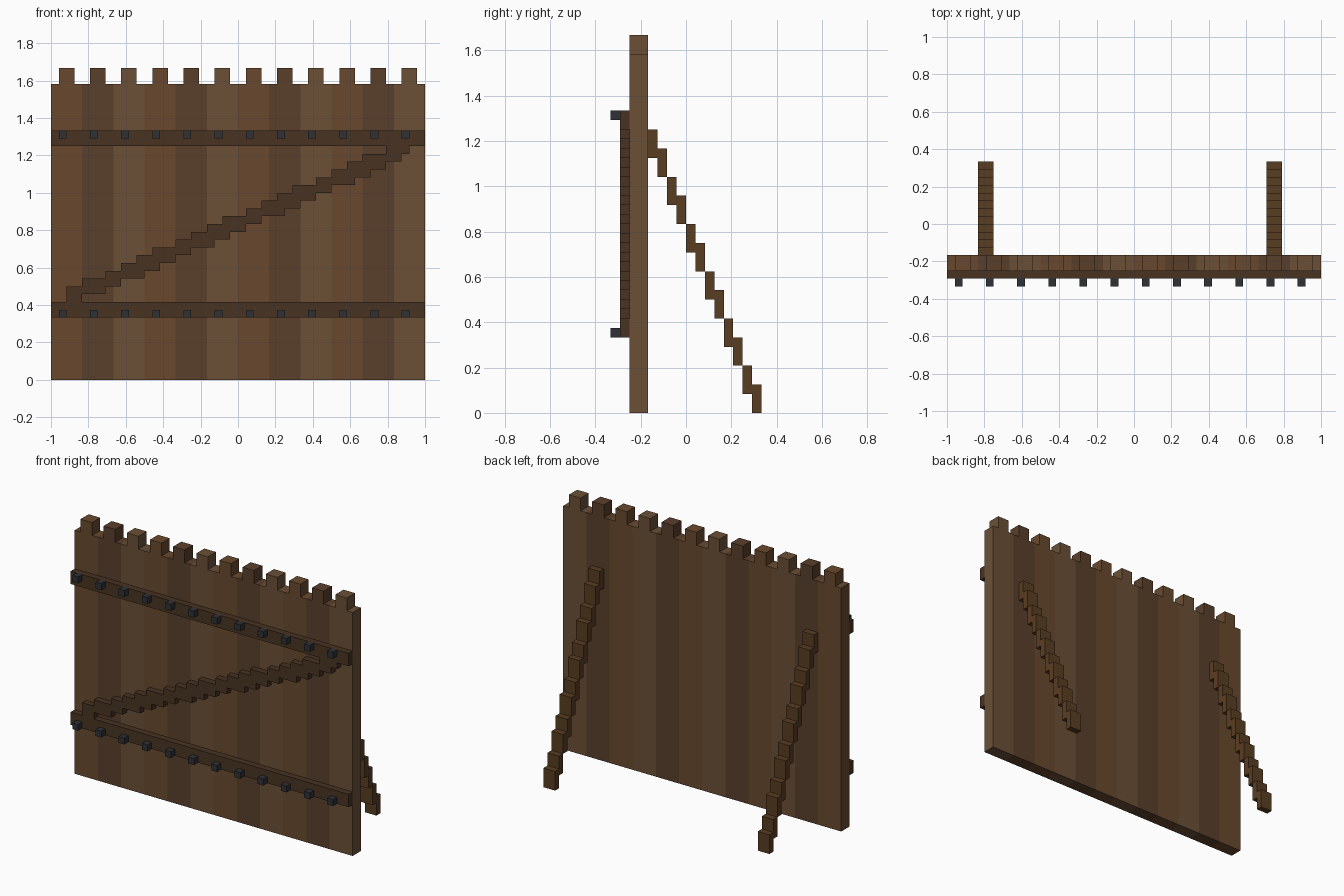
import bpy

if "Cube" in bpy.data.objects:
    bpy.data.objects.remove(bpy.data.objects["Cube"])

U = 1 / 24  # block grid: 48 units across the 2-unit width


def material(name, hex_code):
    def lin(c):
        c /= 255
        return c / 12.92 if c <= 0.04045 else ((c + 0.055) / 1.055) ** 2.4
    m = bpy.data.materials.new(name)
    m.diffuse_color = [lin(int(hex_code[i:i + 2], 16)) for i in (0, 2, 4)] + [1]
    m.use_nodes = True
    m.node_tree.nodes["Principled BSDF"].inputs["Base Color"].default_value = m.diffuse_color
    return m


plank_mats = [material("plank_medium", "68492E"),
              material("plank_dark", "5A3F2B"),
              material("plank_light", "6B5037")]
rail_mat = material("rail_wood", "483322")
prop_mat = material("prop_wood", "5A3D22")
iron_mat = material("iron", "2E3135")


def prism(name, outline, start, end, mat, axis="y"):
    """Extrude a grid outline along y (outline is x,z) or x (outline is y,z)."""
    n = len(outline)
    verts = []
    for d in (start, end):
        for a, z in outline:
            x, y = (a, d) if axis == "y" else (d, a)
            verts.append(((x - 24) * U, y * U, z * U))
    faces = [list(range(n)), list(range(2 * n - 1, n - 1, -1))]
    faces += [[i, i + n, (i + 1) % n + n, (i + 1) % n] for i in range(n)]
    if axis == "x":
        faces = [f[::-1] for f in faces]
    me = bpy.data.meshes.new(name)
    me.from_pydata(verts, [], faces)
    me.materials.append(mat)
    ob = bpy.data.objects.new(name, me)
    bpy.context.collection.objects.link(ob)
    return ob


def rect(x0, z0, x1, z1):
    return [(x0, z0), (x1, z0), (x1, z1), (x0, z1)]


# Planks, each with a square tooth on top
for i in range(12):
    x = 4 * i
    outline = [(x, 0), (x + 4, 0), (x + 4, 38), (x + 3, 38), (x + 3, 40),
               (x + 1, 40), (x + 1, 38), (x, 38)]
    prism(f"plank_{i + 1}", outline, -6, -4, plank_mats[i % 3])

# Horizontal rails with iron bolts
for side, z, bolt_z in (("lower", 8, 8), ("upper", 30, 31)):
    prism(f"{side}_rail", rect(0, z, 48, z + 2), -7, -6, rail_mat)
    for i in range(12):
        x = 4 * i + 1
        prism(f"{side}_bolt_{i + 1}", rect(x, bolt_z, x + 1, bolt_z + 1), -8, -7, iron_mat)

# Stepped diagonal brace: one row of blocks per level
left, right = [], []
for r in range(10, 30):
    c = 4.5 + 2.25 * (r - 11)
    a = max(2, int(c - 2.5 + 0.5))
    b = 4 if r == 10 else min(46, int(c + 2.5 + 0.5))
    left += [(a, r), (a, r + 1)]
    right += [(b, r), (b, r + 1)]
prism("diagonal_brace", right + left[::-1], -7, -6, rail_mat)

# Stepped back props leaning on the wall
for side, x in (("left", 4), ("right", 41)):
    for j in range(12):
        top = 30 - 5 * (j // 2) - 2 * (j % 2)
        prism(f"{side}_prop_step_{j + 1}", rect(j - 4, top - 3, j - 3, top),
              x, x + 2, prop_mat, axis="x")
